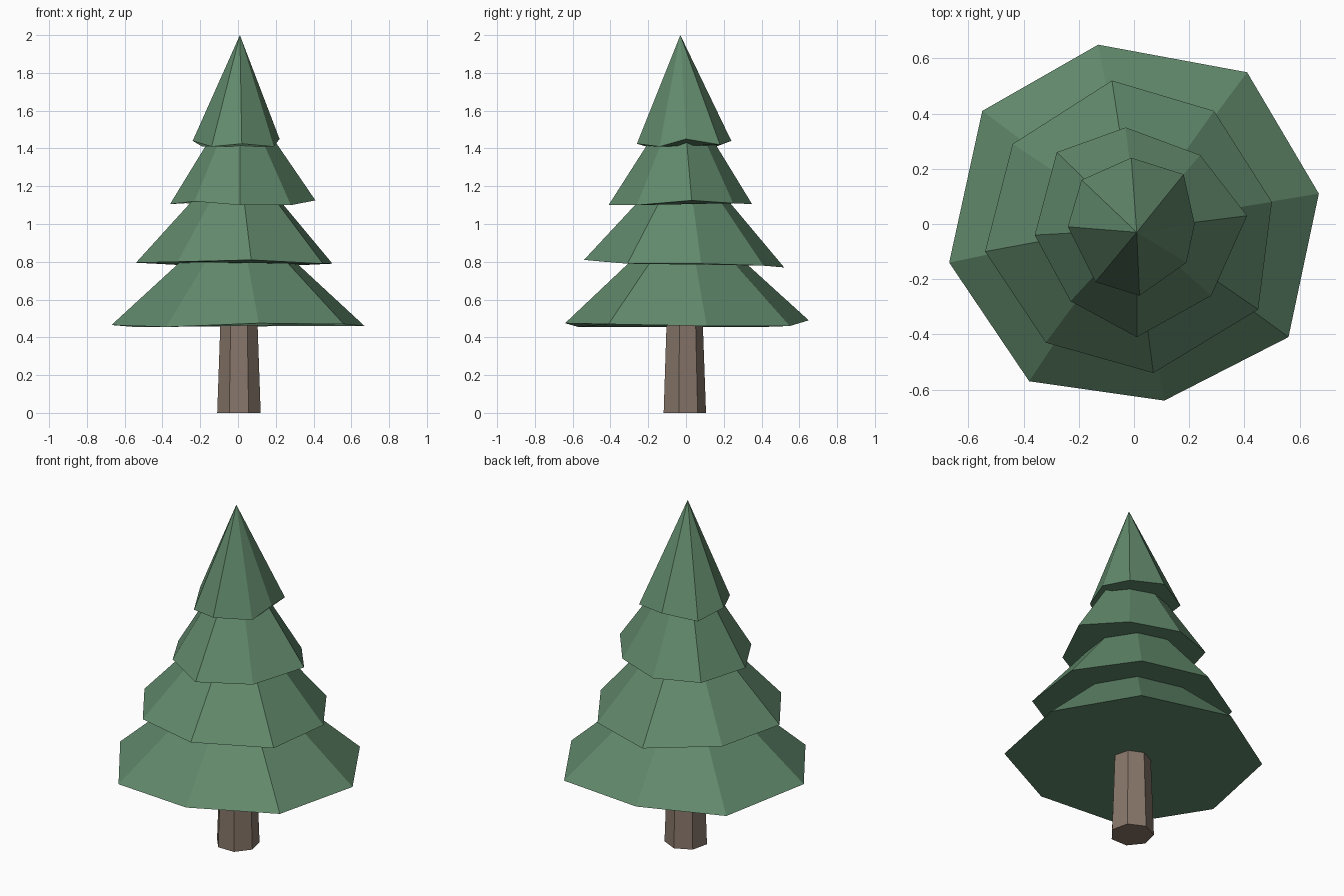
import bpy
import bmesh
from math import cos, sin, tau

default_cube = bpy.data.objects.get("Cube")
if default_cube:
    bpy.data.objects.remove(default_cube)


def make_material(name, colour):
    material = bpy.data.materials.new(name)
    material.use_nodes = True
    material.diffuse_color = colour
    shader = next(n for n in material.node_tree.nodes if n.type == "BSDF_PRINCIPLED")
    shader.inputs["Base Color"].default_value = colour
    shader.inputs["Roughness"].default_value = 0.9
    return material


def finish_object(name, bm, material):
    """Turn the bmesh into a flat shaded object with one material."""
    bmesh.ops.recalc_face_normals(bm, faces=bm.faces)
    mesh = bpy.data.meshes.new(name)
    bm.to_mesh(mesh)
    bm.free()
    mesh.materials.append(material)
    tree_part = bpy.data.objects.new(name, mesh)
    bpy.context.collection.objects.link(tree_part)
    return tree_part


def make_tier(name, apex, rim, material):
    """Closed faceted cone from an uneven rim up to one apex."""
    bm = bmesh.new()
    tip = bm.verts.new(apex)
    ring = [bm.verts.new(point) for point in rim]
    for current, following in zip(ring, ring[1:] + ring[:1]):
        bm.faces.new((current, following, tip))
    bm.faces.new(ring)
    return finish_object(name, bm, material)


def make_trunk(name, sides, centre, levels, material):
    """Tapered prism through (height, radius) levels, with a flat face in front."""
    bm = bmesh.new()
    rings = []
    for height, radius in levels:
        angles = [tau * (i / sides + 1 / 4) for i in range(sides)]
        rings.append([bm.verts.new((centre[0] + radius * cos(a),
                                    centre[1] + radius * sin(a), height))
                      for a in angles])
    lower, upper = rings
    for i in range(sides):
        j = (i + 1) % sides
        bm.faces.new((lower[i], lower[j], upper[j], upper[i]))
    bm.faces.new(lower)
    bm.faces.new(upper)
    return finish_object(name, bm, material)


needle_green = make_material("needle green", (0.122, 0.254, 0.150, 1))
bark_brown = make_material("bark brown", (0.242, 0.181, 0.141, 1))

# Trunk
make_trunk("trunk", 7, (0.005, -0.012), [(0, 0.118), (0.5, 0.1)], bark_brown)

# Foliage tiers, each with a slightly ragged eight-sided rim
make_tier("bottom_tier", (0, 0, 1.08), [
    (-0.13, 0.65, 0.49), (0.41, 0.55, 0.46), (0.67, 0.11, 0.46), (0.56, -0.41, 0.47),
    (0.11, -0.64, 0.475), (-0.38, -0.57, 0.455), (-0.67, -0.14, 0.465), (-0.55, 0.41, 0.455),
], needle_green)

make_tier("lower_middle_tier", (0, 0, 1.39), [
    (-0.08, 0.52, 0.77), (0.29, 0.41, 0.78), (0.5, 0.08, 0.79), (0.45, -0.31, 0.79),
    (0.07, -0.54, 0.81), (-0.32, -0.43, 0.8), (-0.54, -0.1, 0.795), (-0.44, 0.29, 0.79),
], needle_green)

make_tier("upper_middle_tier", (0.01, -0.02, 1.71), [
    (-0.03, 0.35, 1.105), (0.24, 0.25, 1.11), (0.41, 0.03, 1.125), (0.28, -0.26, 1.1),
    (0.01, -0.41, 1.1), (-0.23, -0.28, 1.12), (-0.36, -0.04, 1.105), (-0.28, 0.26, 1.11),
], needle_green)

make_tier("top_tier", (0.01, -0.03, 2), [
    (-0.01, 0.24, 1.44), (0.18, 0.18, 1.42), (0.22, 0, 1.45), (0.19, -0.14, 1.41),
    (0.02, -0.26, 1.425), (-0.14, -0.21, 1.41), (-0.24, -0.01, 1.44), (-0.19, 0.16, 1.41),
], needle_green)
